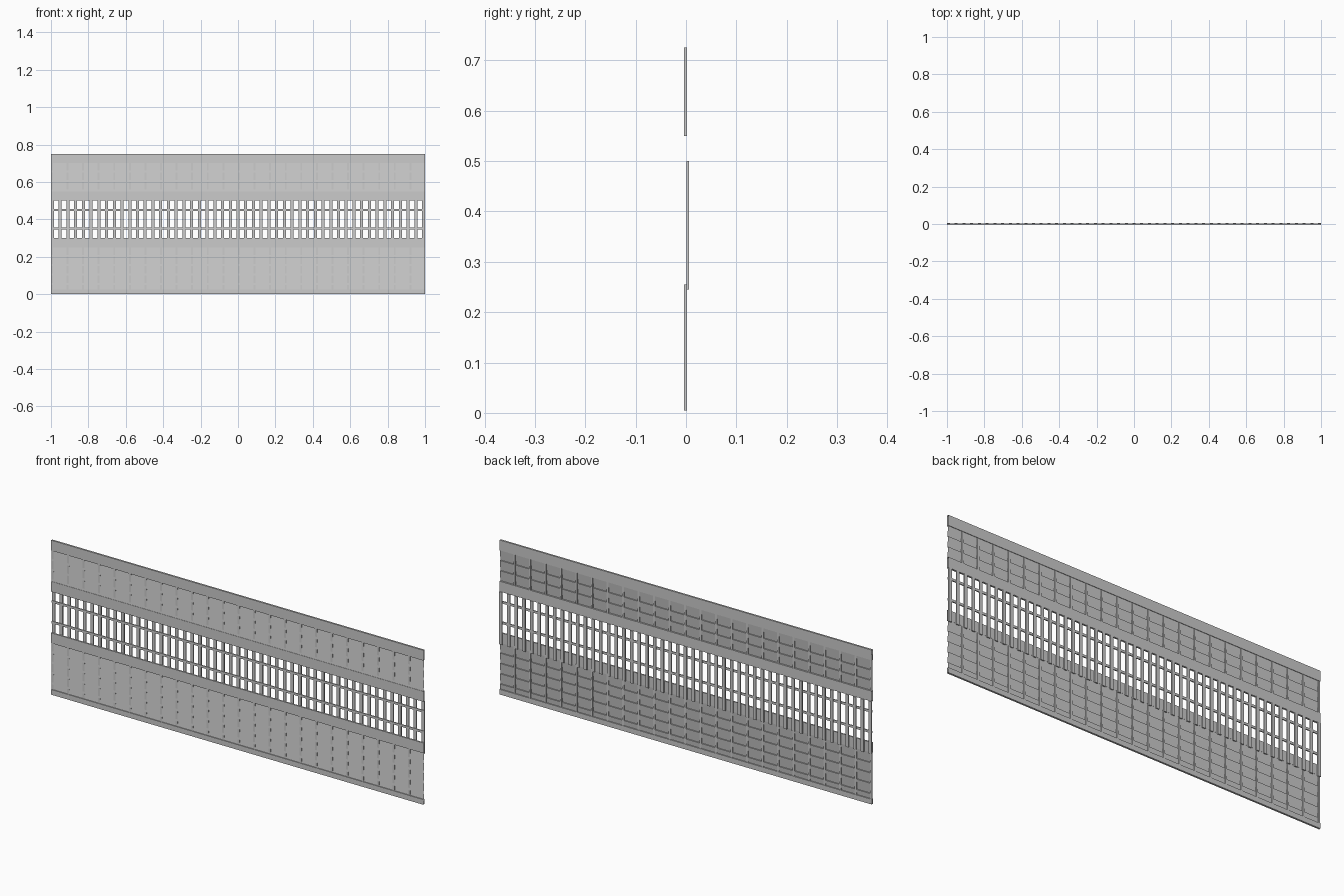
import bpy, bmesh

if "Cube" in bpy.data.objects:
    bpy.data.objects.remove(bpy.data.objects["Cube"])


def finish(name, bm):
    mesh = bpy.data.meshes.new(name)
    bm.to_mesh(mesh)
    bm.free()
    ob = bpy.data.objects.new(name, mesh)
    bpy.context.collection.objects.link(ob)
    return ob


def sweep(name, profile, closed=False):
    """Extrude a (y, z) profile along the full length, leaving the ends open."""
    bm = bmesh.new()
    ends = [[bm.verts.new((x, y, z)) for y, z in profile] for x in (-1, 1)]
    n = len(profile)
    for i in range(n if closed else n - 1):
        j = (i + 1) % n
        bm.faces.new((ends[0][i], ends[1][i], ends[1][j], ends[0][j]))
    return finish(name, bm)


def rail(name, y0, y1, z0, z1):
    return sweep(name, [(y0, z0), (y0, z1), (y1, z1), (y1, z0)], True)


def uprights(name, xs, width, y0, y1, z0, z1):
    """A row of identical vertical boxes."""
    bm = bmesh.new()
    for x in xs:
        vs = bmesh.ops.create_cube(bm, size=1)["verts"]
        bmesh.ops.scale(bm, vec=(width, y1 - y0, z1 - z0), verts=vs)
        bmesh.ops.translate(bm, vec=(x, (y0 + y1) / 2, (z0 + z1) / 2), verts=vs)
    return finish(name, bm)


def cladding(name, z0, count, pitch=0.05):
    """Overlapping tilted boards: each leans forward at its lower edge."""
    profile = []
    for i in range(count):
        z = z0 + i * pitch
        profile += [(-0.0045, z), (0.0005, z + pitch)]
    return sweep(name, profile)


# Solid board panels
cladding("lower_boards", 0.0, 5)
cladding("upper_boards", 0.55, 3)

# Main horizontal rails
rail("bottom_rail", -0.006, 0.003, 0.0, 0.025)
rail("middle_rail", -0.006, 0.001, 0.25, 0.30)
rail("upper_rail", -0.006, 0.003, 0.50, 0.55)
rail("top_rail", -0.006, 0.003, 0.70, 0.75)

# Battens holding the boards
rib_x = [-0.995 + i * 2 / 24 for i in range(24)]
uprights("lower_battens", rib_x, 0.01, -0.0035, 0.0015, 0.005, 0.255)
uprights("upper_battens", rib_x, 0.01, -0.0035, 0.0015, 0.55, 0.725)

# Open railing between the panels
bar_x = [-0.992 + i * 1.984 / 48 for i in range(49)]
uprights("railing_bars", bar_x, 0.016, 0.001, 0.006, 0.245, 0.5)
rail("railing_crossbar_low", -0.002, 0.003, 0.345, 0.356)
rail("railing_crossbar_high", -0.002, 0.003, 0.445, 0.456)
